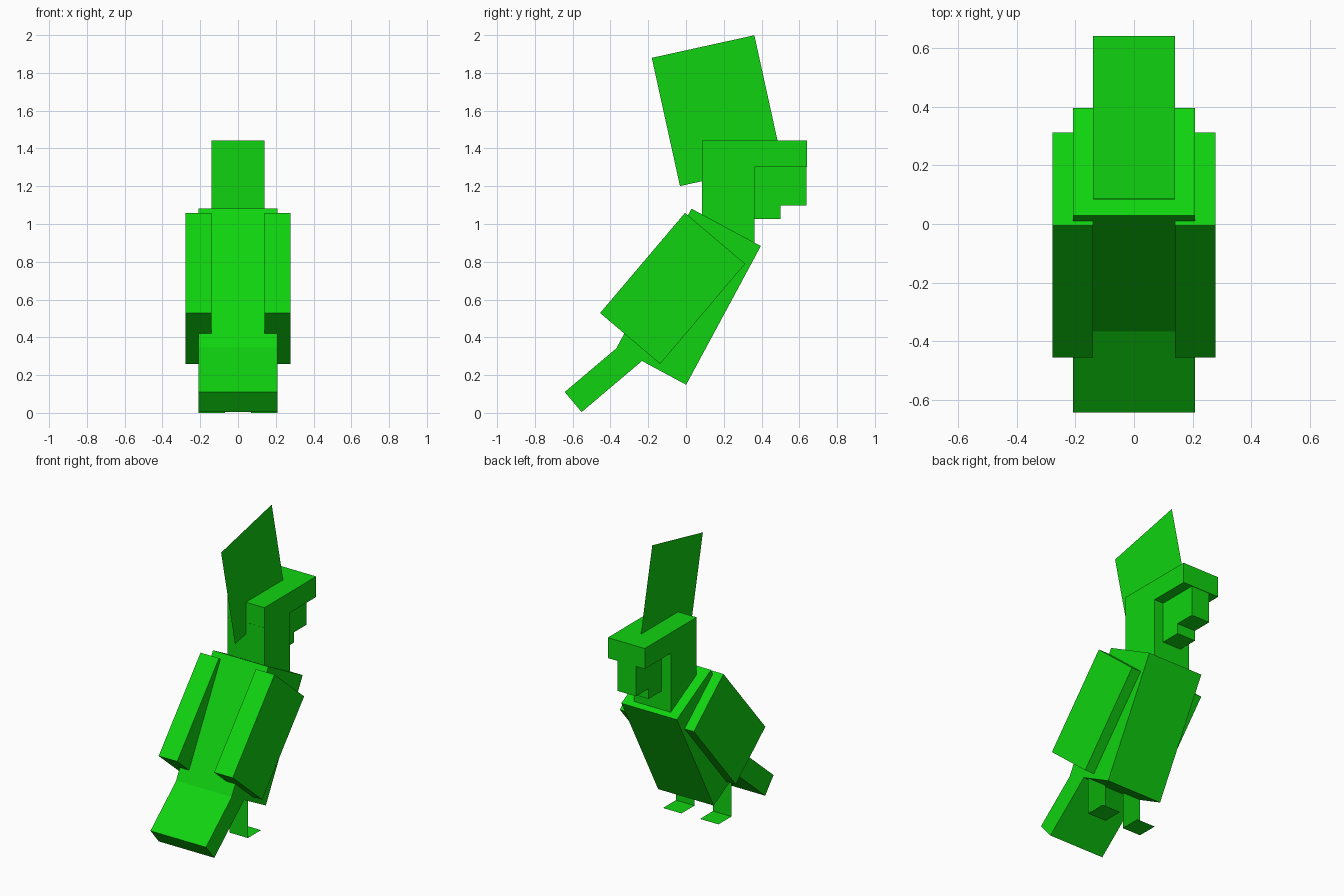
import bpy
import bmesh
from math import radians
from mathutils import Matrix

default_cube = bpy.data.objects.get("Cube")
if default_cube:
    bpy.data.objects.remove(default_cube, do_unlink=True)

U = 0.139  # one block unit

green = bpy.data.materials.new("bright_green")
green.use_nodes = True
colour = (0.005, 0.65, 0.005, 1)
green.diffuse_color = colour
green.node_tree.nodes["Principled BSDF"].inputs["Base Color"].default_value = colour


def add_part(name, bm, centre, rotation):
    mesh = bpy.data.meshes.new(name)
    bm.to_mesh(mesh)
    bm.free()
    mesh.materials.append(green)
    part = bpy.data.objects.new(name, mesh)
    part.location = centre
    part.rotation_euler = [radians(a) for a in rotation]
    bpy.context.collection.objects.link(part)
    return part


def block(name, centre, units, tilt=0):
    """Box sized in block units, tilted about x (positive leans to -y)."""
    bm = bmesh.new()
    bmesh.ops.create_cube(bm, size=U)
    bmesh.ops.scale(bm, vec=units, verts=bm.verts)
    return add_part(name, bm, centre, (tilt, 0, 0))


def panel(name, centre, units, base, tilt=0):
    """Paper-thin rectangle, stood up by the base matrix."""
    bm = bmesh.new()
    bmesh.ops.create_grid(bm, x_segments=1, y_segments=1, size=U / 2)
    bmesh.ops.scale(bm, vec=(units[0], units[1], 1), verts=bm.verts)
    bmesh.ops.transform(bm, matrix=base, verts=bm.verts)
    return add_part(name, bm, centre, (tilt, 0, 0))


flat = Matrix.Identity(4)
facing_y = Matrix.Rotation(radians(90), 4, "X")
facing_x = Matrix.Rotation(radians(90), 4, "Y")

# Torso and tail
block("body", (0, 0.015, 0.615), (3, 3, 6), -28.3)
block("tail", (0, -0.385, 0.237), (3, 1, 4), -49.8)

# Head, cap and beak
block("head", (0, 0.223, 1.097), (2, 2, 3))
block("head_cap", (0, 0.363, 1.372), (2, 4, 1))
block("beak_inner", (0, 0.431, 1.166), (1, 1, 2))
block("beak_outer", (0, 0.568, 1.236), (1, 1, 2))

# Upright crest feather
panel("crest", (0, 0.165, 1.6), (5, 4), facing_x, 12.4)

# Wings, legs and feet on both sides
for side, s in (("left", 1), ("right", -1)):
    block(side + "_wing", (s * 1.5 * U, -0.071, 0.659), (1, 3, 5), -40.3)
    panel(side + "_leg", (s * U, -0.19, U), (1, 2), facing_y)
    panel(side + "_foot", (s * U, -0.19 + U / 2, 0.001), (1, 1), flat)
